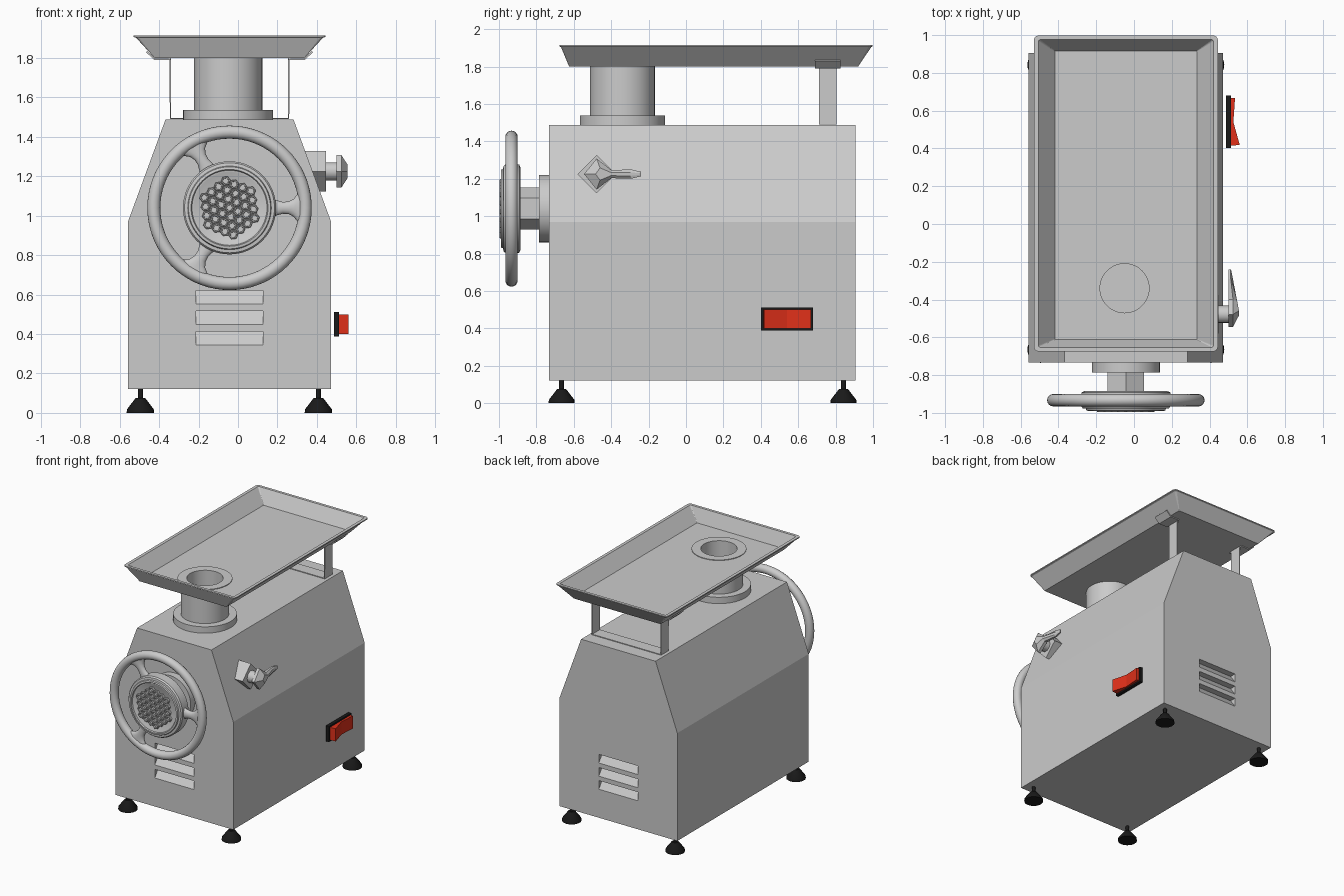
import bpy, bmesh
from math import sin, cos, pi, radians
from mathutils import Vector

if "Cube" in bpy.data.objects:
    bpy.data.objects.remove(bpy.data.objects["Cube"])

CX = -0.043  # centre line of the machine


def material(name, rgb):
    m = bpy.data.materials.new(name)
    m.diffuse_color = (*rgb, 1)
    m.use_nodes = True
    m.node_tree.nodes["Principled BSDF"].inputs["Base Color"].default_value = m.diffuse_color
    return m


BLACK = material("black", (0.01, 0.01, 0.01))
RED = material("red", (0.75, 0.03, 0.01))


def loft(name, loops, mat=None, smooth=False, cap=True, closed=True):
    """Skin a list of equal-length point loops."""
    bm = bmesh.new()
    rows = [[bm.verts.new(p) for p in loop] for loop in loops]
    n = len(rows[0])
    for a, b in zip(rows, rows[1:]):
        for i in range(n if closed else n - 1):
            j = (i + 1) % n
            bm.faces.new((a[i], a[j], b[j], b[i]))
    if cap:
        bm.faces.new(rows[0][::-1])
        bm.faces.new(rows[-1])
    bmesh.ops.recalc_face_normals(bm, faces=bm.faces)
    me = bpy.data.meshes.new(name)
    bm.to_mesh(me)
    bm.free()
    ob = bpy.data.objects.new(name, me)
    bpy.context.collection.objects.link(ob)
    if mat:
        me.materials.append(mat)
    if smooth:
        shade(ob)
    return ob


def activate(ob):
    bpy.ops.object.select_all(action='DESELECT')
    ob.select_set(True)
    bpy.context.view_layer.objects.active = ob


def shade(ob):
    activate(ob)
    bpy.ops.object.shade_smooth_by_angle(angle=radians(35))


def lathe(name, profile, centre, axis='Z', n=48, mat=None, smooth=True, turn=0.0):
    """Revolve (radius, height) pairs about a Z, Y or X axis."""
    c = Vector(centre)
    loops = []
    for r, h in profile:
        ring = []
        for i in range(n):
            t = turn + 2 * pi * i / n
            u, v = r * cos(t), r * sin(t)
            ring.append(c + Vector({'Z': (u, v, h), 'Y': (u, h, v), 'X': (h, u, v)}[axis]))
        loops.append(ring)
    return loft(name, loops, mat, smooth)


def prism(name, pts, axis, a, b, mat=None):
    """Extrude a 2D outline along Y (x,z points) or X (y,z points)."""
    put = (lambda p, h: (p[0], h, p[1])) if axis == 'Y' else (lambda p, h: (h, p[0], p[1]))
    return loft(name, [[put(p, h) for p in pts] for h in (a, b)], mat)


def cut(target, cutter):
    cutter.hide_render = True
    mod = target.modifiers.new("cut", 'BOOLEAN')
    mod.operation, mod.solver, mod.object = 'DIFFERENCE', 'EXACT', cutter
    activate(target)
    bpy.ops.object.modifier_apply(modifier=mod.name)
    bpy.data.objects.remove(cutter)


# Housing with sloped shoulders
Y0, Y1 = -0.733, 0.905
half = [(0.515, 0.12), (0.515, 0.97), (0.325, 1.487)]
outline = [(CX + x, z) for x, z in half] + [(CX - x, z) for x, z in half[::-1]]
housing = prism("housing", outline, 'Y', Y0, Y1)

# Louvre slots, front and back, with floors sloping inwards
for y, d in ((Y0, 1), (Y1, -1)):
    for z in (0.345, 0.448, 0.552):
        tri = [(y - 0.005 * d, z - 0.007), (y + 0.05 * d, z + 0.068), (y - 0.005 * d, z + 0.068)]
        cut(housing, prism("slot_cutter", tri, 'X', CX - 0.17, CX + 0.17))

# Feet
for i, x in enumerate((-0.495, 0.408)):
    for j, y in enumerate((-0.665, 0.842)):
        lathe(f"foot_{i}{j}", [(0.07, 0), (0.068, 0.018), (0.03, 0.068), (0.024, 0.075),
                               (0.013, 0.076), (0.013, 0.125)], (x, y, 0), n=20, mat=BLACK)


# Tray: outer skin, rim, inner skin
def rounded(x, y0, y1, z, r):
    pts = []
    for k, (sx, sy) in enumerate(((1, 1), (-1, 1), (-1, -1), (1, -1))):
        ox, oy = CX + sx * (x - r), (y1 - r if sy > 0 else y0 + r)
        for s in range(5):
            t = k * pi / 2 + s * pi / 8
            pts.append((ox + r * cos(t), oy + r * sin(t), z))
    return pts


tray = loft("tray", [
    rounded(0.380, -0.625, 0.920, 1.800, 0.004),
    rounded(0.474, -0.668, 0.990, 1.903, 0.016),
    rounded(0.487, -0.675, 0.998, 1.907, 0.025),
    rounded(0.487, -0.675, 0.998, 1.915, 0.025),
    rounded(0.463, -0.653, 0.976, 1.915, 0.010),
    rounded(0.376, -0.612, 0.916, 1.812, 0.004)])
FEED = (-0.05, -0.34, 0)
cut(tray, lathe("hole_cutter", [(0.155, 1.7), (0.155, 1.9)], FEED))

# Feed neck with base flange and collar inside the tray
lathe("feed_neck", [(0.13, 1.49), (0.13, 1.817), (0.196, 1.817), (0.196, 1.802), (0.173, 1.802),
                    (0.173, 1.537), (0.228, 1.537), (0.228, 1.48)], FEED)


# Rear tray bracket and its clips
def strip(name, path, y0, y1):
    ob = loft(name, [[(CX + x, y0, z), (CX + x, y1, z)] for x, z in path], cap=False, closed=False)
    mod = ob.modifiers.new("thickness", 'SOLIDIFY')
    mod.thickness, mod.offset = 0.008, 0


strip("tray_bracket", [(-0.3, 1.797), (-0.3, 1.493), (0.3, 1.493), (0.3, 1.797)], 0.71, 0.805)
for side, s in (("left", -1), ("right", 1)):
    strip(f"tray_clip_{side}", [(s * 0.3, 1.795), (s * 0.38, 1.793), (s * 0.42, 1.832)], 0.69, 0.825)

# Hand wheel: mounting plate, hexagonal neck, rim, hub
W = Vector((CX, 0, 1.04))
lathe("mount_plate", [(0.18, -0.73), (0.18, -0.787)], W, 'Y')
lathe("hex_neck", [(0.112, -0.78), (0.112, -0.9)], W, 'Y', n=6, smooth=False, turn=pi / 6)
bpy.ops.mesh.primitive_torus_add(location=W + Vector((0, -0.933, 0)), rotation=(pi / 2, 0, 0),
                                 major_segments=72, minor_segments=16,
                                 major_radius=0.384, minor_radius=0.033)
bpy.context.object.name = "wheel_rim"
shade(bpy.context.object)
lathe("wheel_hub", [(0.22, -0.885), (0.236, -0.892), (0.236, -0.965), (0.228, -0.976),
                    (0.212, -0.978), (0.208, -0.988), (0.195, -0.99), (0.19, -0.982),
                    (0.182, -0.982), (0.176, -0.978), (0.0005, -0.978)], W, 'Y', n=64)

# Three flared spokes
for k in range(3):
    a = 2 * pi * k / 3
    loops = []
    for r, w in ((0.2, 0.055), (0.24, 0.038), (0.27, 0.03), (0.30, 0.032),
                 (0.325, 0.045), (0.343, 0.068), (0.358, 0.1)):
        ring = []
        for i in range(16):
            t = 2 * pi * i / 16
            v = w * cos(t)
            ring.append(W + Vector((r * cos(a) - v * sin(a), -0.933 + 0.022 * sin(t),
                                    r * sin(a) + v * cos(a))))
        loops.append(ring)
    loft(f"spoke_{k}", loops, smooth=True)

# Grinding plate: hexagonal field of hex cells
TILT, STEP = radians(8), 0.046
for q in range(-3, 4):
    for s in range(-3, 4):
        if abs(q + s) > 3:
            continue
        u, v = STEP * q * cos(pi / 6), STEP * (s + q / 2)
        c = W + Vector((u * cos(TILT) - v * sin(TILT), 0, u * sin(TILT) + v * cos(TILT)))
        lathe("plate_cell", [(0.025, -0.975), (0.025, -0.993), (0.022, -0.996), (0.016, -0.996),
                             (0.015, -0.981)], c, 'Y', n=6, smooth=False, turn=TILT)

# Clamp knob on the right: diamond block, stem, pointed lever
K = (0, -0.478, 1.225)
lathe("clamp_block", [(0.102, 0.33), (0.102, 0.447)], K, 'X', n=4, smooth=False)
lathe("clamp_stem", [(0.046, 0.44), (0.046, 0.505)], K, 'X', n=16)
upper = [(-0.545, 0), (-0.478, 0.083), (-0.40, 0.022), (-0.29, 0.024), (-0.24, 0.012)]
lever = upper + [(y, -z) for y, z in upper[:0:-1]]
loft("clamp_lever", [
    [(0.5, y, 1.225 + z) for y, z in lever],
    [(0.524 if y < -0.35 else 0.512, y, 1.225 + z) for y, z in lever],
    [(0.556 if y < -0.42 else (0.545 if y < -0.35 else 0.516), -0.45 + (y + 0.45) * (0.35 if y < -0.42 else 0.95),
      1.225 + z * 0.4) for y, z in lever]])

# Rocker switch
prism("switch_frame", [(0.402, 0.388), (0.68, 0.388), (0.68, 0.512), (0.402, 0.512)], 'X', 0.488, 0.513, BLACK)
rocker = [(0.505, 0.415), (0.56, 0.418), (0.526, 0.54), (0.535, 0.668), (0.505, 0.668)]
loft("switch_rocker", [[(x, y, z) for x, y in rocker] for z in (0.4, 0.5)], RED)
